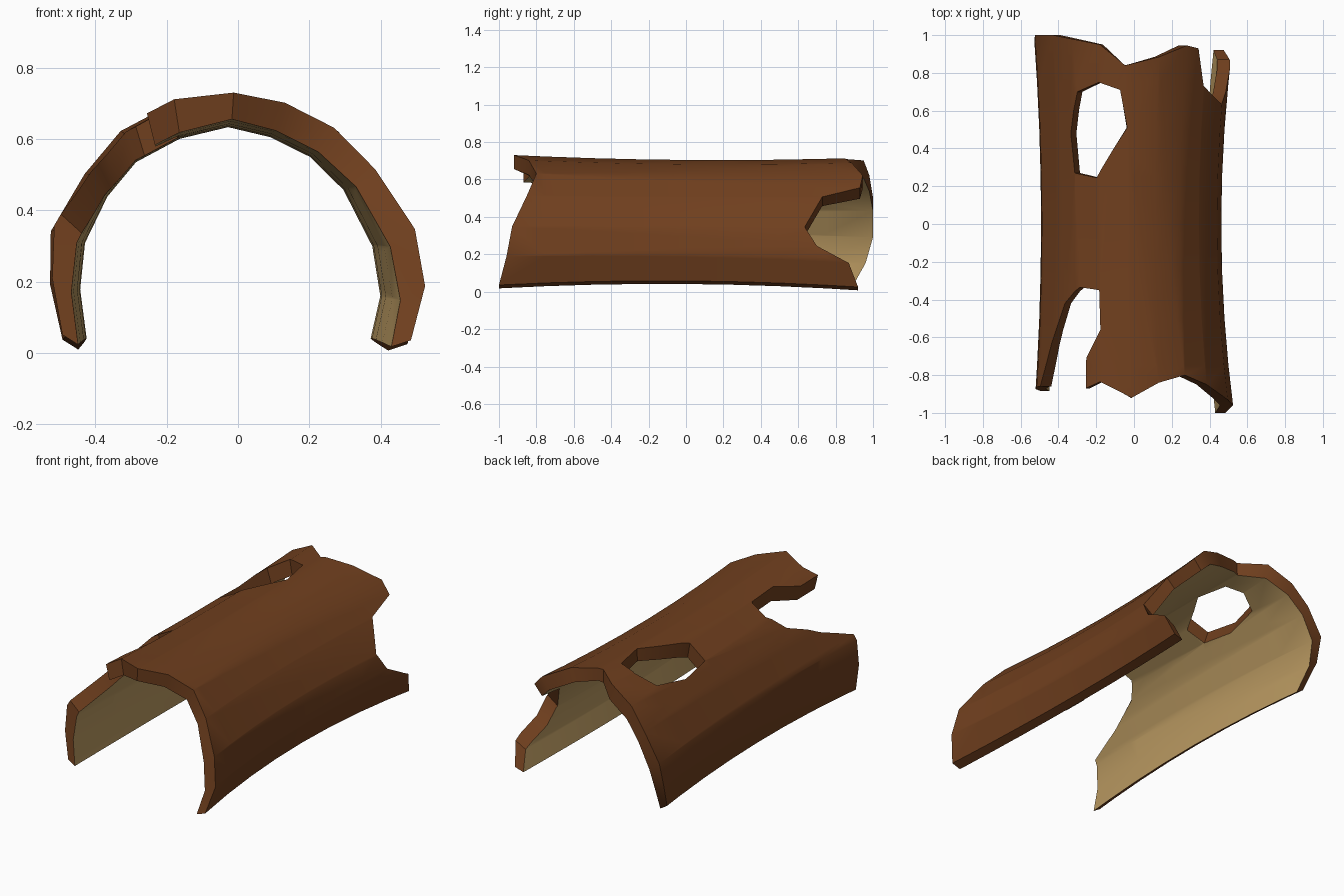
import bpy, bmesh
from mathutils import Vector

cube = bpy.data.objects.get("Cube")
if cube:
    bpy.data.objects.remove(cube, do_unlink=True)


def material(name, rgb):
    mat = bpy.data.materials.new(name)
    mat.use_nodes = True
    mat.diffuse_color = (*rgb, 1)
    mat.node_tree.nodes["Principled BSDF"].inputs["Base Color"].default_value = (*rgb, 1)
    return mat


bark = material("bark_brown", (0.162, 0.05, 0.013))
wood = material("inner_wood_tan", (0.49, 0.32, 0.12))

# Cross-sections of the arch at its ends, from the left foot over the top
OUTER = [(.485, .03), (.53, .18), (.505, .34), (.4, .51), (.285, .63), (.14, .7), (-.01, .725),
         (-.18, .71), (-.33, .63), (-.43, .51), (-.525, .35), (-.53, .2), (-.5, .04)]
INNER = [(.43, .012), (.46, .14), (.435, .29), (.345, .46), (.24, .56), (.115, .62), (-.015, .65),
         (-.165, .615), (-.3, .545), (-.39, .44), (-.46, .3), (-.475, .16), (-.455, .012)]

# Broken outline of the unrolled bark: (position along the arch, y)
FRONT = [(0, -1), (1, -.96), (2, -.93), (3, -.85), (4, -.8), (5, -.84), (6, -.92), (7, -.835)]
SPLIT = [(7.52, -.87), (7.52, -.71), (7, -.56), (7.05, -.35), (7.8, -.335), (8.55, -.42),
         (9.25, -.63), (9.8, -.86), (12, -.885)]
BACK = [(12, .88), (11, .96), (10, 1), (9, 1), (8, .98), (7, .95), (6.2, .84), (5, .885),
        (4, .945), (3.45, .93)]
NOTCH = [(3.05, .73), (2.05, .635), (1.4, .7), (.85, .87), (0, .92)]
HOLE = [(7.85, .7), (7.05, .75), (6.35, .71), (6.1, .51), (6.55, .4), (7.15, .245),
        (8, .27), (8.2, .48)]


def bend(u, y, profile):
    """Roll a point of the flat sheet onto an arch that is waisted in the middle."""
    i = min(max(int(u), 0), len(profile) - 2)
    x, z = Vector(profile[i]).lerp(Vector(profile[i + 1]), u - i)
    q = y * y
    return Vector((x * (.9 + .1 * q) - .015 * (1 - q), y,
                   .43 + (z - .43) * (.93 + .075 * q) - .008 * y))


# Flat sheet with its hole
bm = bmesh.new()
for loop in (FRONT + SPLIT + BACK + NOTCH, HOLE):
    verts = [bm.verts.new((u, y, 0)) for u, y in loop]
    for a, b in zip(verts, verts[1:] + verts[:1]):
        bm.edges.new((a, b))
bmesh.ops.triangle_fill(bm, edges=bm.edges[:], use_beauty=True, normal=(0, 0, 1))


def slice_sheet(co, no):
    geom = bm.verts[:] + bm.edges[:] + bm.faces[:]
    bmesh.ops.bisect_plane(bm, geom=geom, dist=1e-4, plane_co=co, plane_no=no)


# Score the sheet where it bends
for u in range(1, len(OUTER) - 1):
    slice_sheet((u, 0, 0), (1, 0, 0))
for k in range(-3, 4):
    slice_sheet((0, k * .25, 0), (0, 1, 0))

# Thicken the sheet: a second layer of bare wood, joined by a bark rim
layer = bmesh.ops.extrude_face_region(bm, geom=bm.faces[:], use_keep_orig=True)["geom"]
inside = {g for g in layer if isinstance(g, bmesh.types.BMVert)}
for f in bm.faces:
    f.material_index = int(all(v in inside for v in f.verts))

# Roll both layers up
for v in bm.verts:
    v.co = bend(v.co.x, v.co.y, INNER if v in inside else OUTER)
bmesh.ops.recalc_face_normals(bm, faces=bm.faces[:])

mesh = bpy.data.meshes.new("hollow_log")
bm.to_mesh(mesh)
bm.free()
mesh.materials.append(bark)
mesh.materials.append(wood)
log = bpy.data.objects.new("hollow_log", mesh)
bpy.context.collection.objects.link(log)
bpy.ops.object.select_all(action='DESELECT')
log.select_set(True)
bpy.context.view_layer.objects.active = log
bpy.ops.object.shade_smooth_by_angle(angle=.65)
